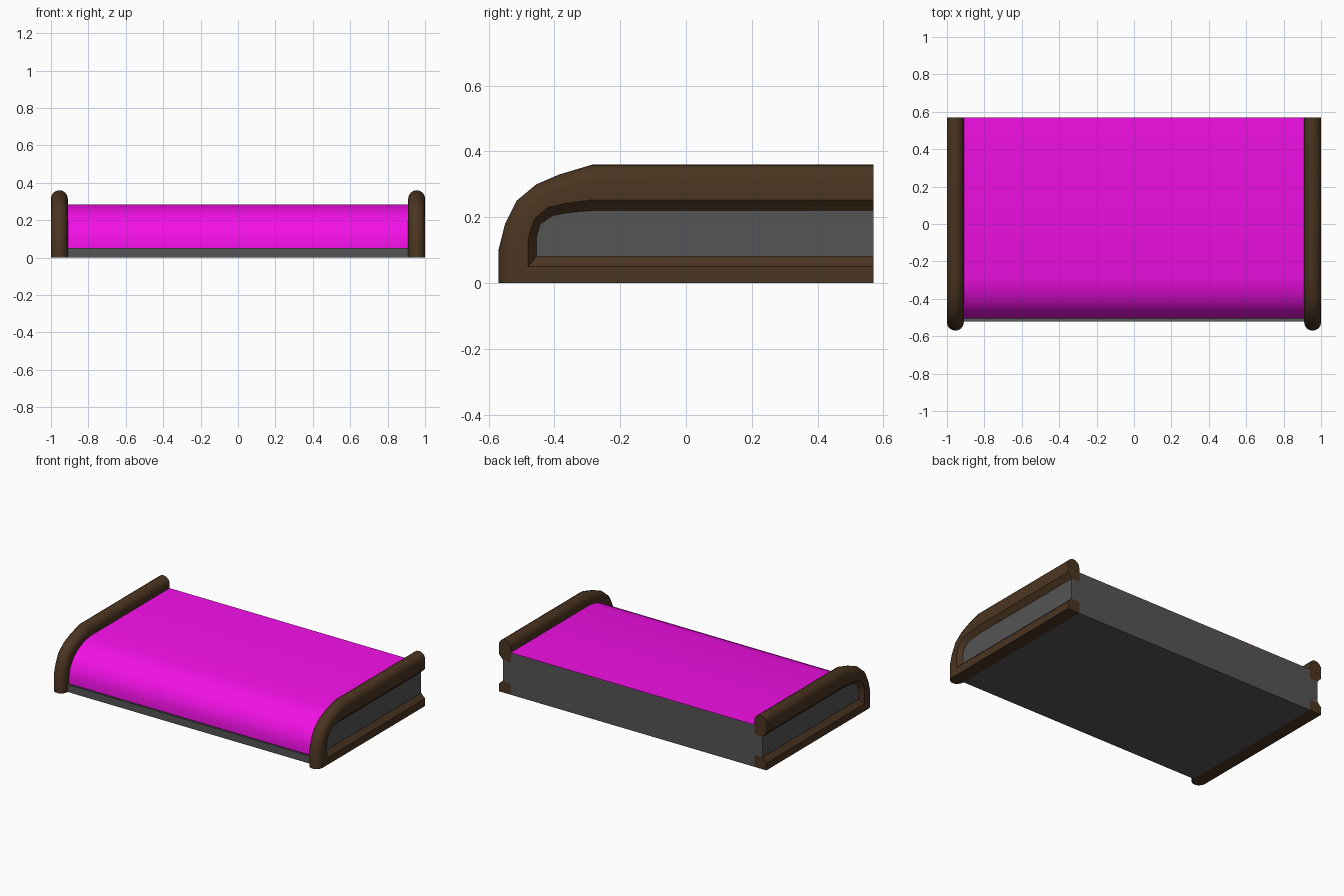
import bpy, bmesh, math
from mathutils import Vector

if "Cube" in bpy.data.objects:
    bpy.data.objects.remove(bpy.data.objects["Cube"])


def material(name, rgb):
    m = bpy.data.materials.new(name)
    m.diffuse_color = (*rgb, 1)
    m.use_nodes = True
    m.node_tree.nodes["Principled BSDF"].inputs["Base Color"].default_value = m.diffuse_color
    return m


BROWN = material("brown wood", (0.07, 0.035, 0.015))
MAGENTA = material("magenta cloth", (0.9, 0.005, 0.8))
GREY = material("dark grey", (0.09, 0.09, 0.09))


def loft(name, rings, mat, mirror=False):
    """Skin closed rings of equal length and cap both ends."""
    bm = bmesh.new()
    rows = [[bm.verts.new(p) for p in ring] for ring in rings]
    n = len(rows[0])
    for a, b in zip(rows, rows[1:]):
        for i in range(n):
            j = (i + 1) % n
            bm.faces.new((a[i], a[j], b[j], b[i]))
    bm.faces.new(rows[0])
    bm.faces.new(rows[-1])
    bmesh.ops.recalc_face_normals(bm, faces=bm.faces)
    mesh = bpy.data.meshes.new(name)
    bm.to_mesh(mesh)
    bm.free()
    mesh.materials.append(mat)
    ob = bpy.data.objects.new(name, mesh)
    bpy.context.collection.objects.link(ob)
    if mirror:
        ob.modifiers.new("mirror", 'MIRROR')
    bpy.ops.object.select_all(action='DESELECT')
    ob.select_set(True)
    bpy.context.view_layer.objects.active = ob
    bpy.ops.object.shade_smooth_by_angle(angle=math.radians(30))
    return ob


def extrude_x(name, profile, x0, x1, mat, mirror=False):
    return loft(name, [[(x, y, z) for y, z in profile] for x in (x0, x1)], mat, mirror)


# Rounded side rails: outer line, opening edge, recessed panel edge per station
stations = [
    ((-.57, 0), (-.48, 0), (-.455, 0)),
    ((-.57, .10), (-.48, .125), (-.455, .125)),
    ((-.55, .18), (-.475, .155), (-.453, .145)),
    ((-.515, .25), (-.46, .195), (-.443, .18)),
    ((-.455, .30), (-.42, .23), (-.405, .205)),
    ((-.385, .33), (-.365, .242), (-.35, .215)),
    ((-.285, .36), (-.285, .253), (-.285, .22)),
    ((.57, .36), (.57, .253), (.57, .22)),
]
R, CX = .045, .955
rings = []
for o, a, b in stations:
    o, a, b = Vector(o), Vector(a), Vector(b)
    u = (a - o).normalized()
    ring = [(1, *a)]
    for k in range(9):
        t = math.pi * k / 8
        ring.append((CX + R * math.cos(t), *(o + u * R * (1 - math.sin(t)))))
    rings.append(ring + [(.91, *b), (.97, *b)])
loft("side_rail", rings, BROWN, True)

# Lower rails with a chamfer rising to the panel
section = [(.91, 0), (1, 0), (1, .05), (.97, .08), (.91, .08)]
loft("lower_rail", [[(x, y, z) for x, z in section] for y in (-.5, .57)], BROWN, True)

# Recessed side panels
extrude_x("side_panel", [(-.465, .07), (.57, .07), (.57, .22), (-.40, .22), (-.465, .15)],
          .90, .97, GREY, True)

# Cover curving over the front, and the core beneath it
curve = [(-.505, .05), (-.505, .10), (-.49, .155), (-.458, .205),
         (-.415, .24), (-.36, .267), (-.285, .285), (.57, .285)]
inner = [(min(y + .003, .57), z - .003) for y, z in curve]
extrude_x("cover", curve + inner[::-1], -.915, .915, MAGENTA)
extrude_x("core", [(-.52, 0), (-.52, .05)] + inner + [(.57, 0)], -.91, .91, GREY)
